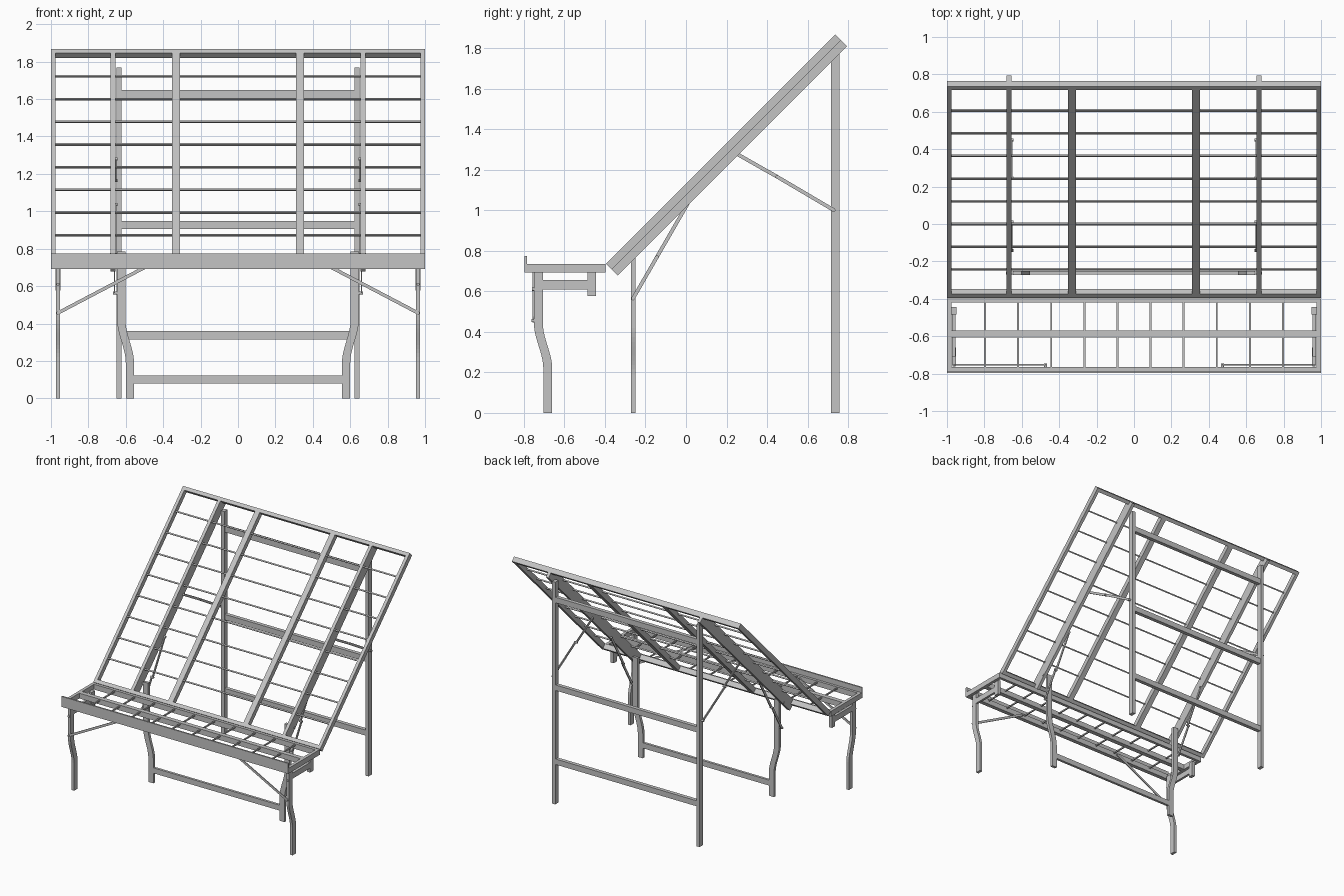
import bpy, bmesh, math
from mathutils import Matrix, Vector

if "Cube" in bpy.data.objects:
    bpy.data.objects.remove(bpy.data.objects["Cube"], do_unlink=True)

GREY = (0.55, 0.55, 0.55, 1)
mat = bpy.data.materials.new("plain grey")
mat.use_nodes = True
mat.diffuse_color = GREY
mat.node_tree.nodes["Principled BSDF"].inputs["Base Color"].default_value = GREY

# Sloping frame: local y runs up the slope, local z points out of its face
SLOPE = Matrix.Translation((0, -0.395, 0.735)) @ Matrix.Rotation(math.radians(45), 4, "X")
LENGTH = 1.6


def finish(name, bm, matrix=Matrix()):
    bmesh.ops.recalc_face_normals(bm, faces=bm.faces)
    mesh = bpy.data.meshes.new(name)
    bm.to_mesh(mesh)
    bm.free()
    mesh.materials.append(mat)
    obj = bpy.data.objects.new(name, mesh)
    obj.matrix_world = matrix
    bpy.context.scene.collection.objects.link(obj)
    return obj


def box(name, x, y, z, matrix=Matrix()):
    """Box from (low, high) ranges."""
    bm = bmesh.new()
    bmesh.ops.create_cube(bm, size=1)
    for v in bm.verts:
        v.co = [r[0] + (c + 0.5) * (r[1] - r[0]) for r, c in zip((x, y, z), v.co)]
    return finish(name, bm, matrix)


def pair(name, x, y, z, matrix=Matrix()):
    """Same box on the left (+x) and right (-x)."""
    box("left_" + name, x, y, z, matrix)
    box("right_" + name, (-x[1], -x[0]), y, z, matrix)


def strut(name, a, b, thick, width):
    """Flat bar between two points; width lies in the plane of the bar."""
    for side, s in (("left_", 1), ("right_", -1)):
        p, q = Vector((a[0] * s, *a[1:])), Vector((b[0] * s, *b[1:]))
        d = (q - p).normalized()
        flat = Vector((0, 1, 0)) if abs(d.x) > 0.5 else Vector((1, 0, 0))
        rot = Matrix((flat, d.cross(flat), d)).transposed().to_4x4()
        box(side + name, (-thick / 2, thick / 2), (-width / 2, width / 2),
            (0, (q - p).length), Matrix.Translation(p) @ rot)


def bolt(name, at, axis, length):
    for side, s in (("left_", 1), ("right_", -1)):
        bm = bmesh.new()
        bmesh.ops.create_cone(bm, cap_ends=True, segments=12, radius1=0.008,
                              radius2=0.008, depth=length)
        turn = Matrix.Rotation(math.pi / 2, 4, "Y" if axis == "x" else "X")
        finish(side + name, bm, Matrix.Translation((at[0] * s, *at[1:])) @ turn)


def curved_leg(name, top, foot, half, height, bend, along_x):
    """Leg with an S bend: centres top and foot are (x, y), half is half size."""
    lo, hi = bend
    steps = 10
    levels = [0] + [lo + (hi - lo) * i / steps for i in range(steps + 1)] + [height]
    for side, s in (("left_", 1), ("right_", -1)):
        bm = bmesh.new()
        rings = []
        for z in levels:
            t = min(max((z - lo) / (hi - lo), 0), 1)
            t = t * t * (3 - 2 * t)
            cx, cy = (f + (u - f) * t for f, u in zip(foot, top))
            rings.append([bm.verts.new((s * (cx + i * half[0]), cy + j * half[1], z))
                          for i, j in ((-1, -1), (1, -1), (1, 1), (-1, 1))])
        for a, b in zip(rings, rings[1:]):
            for k in range(4):
                bm.faces.new((a[k], a[k - 1], b[k - 1], b[k]))
        bm.faces.new(rings[0])
        bm.faces.new(rings[-1])
        finish(side + name, bm)


# Sloping panel: rim, flat slats, deep beams and thin cross wires
pair("panel_side", (0.975, 1), (0, LENGTH), (-0.04, 0), SLOPE)
box("panel_bottom_rail", (-0.975, 0.975), (0, 0.028), (-0.04, 0), SLOPE)
box("panel_top_rail", (-0.975, 0.975), (LENGTH - 0.028, LENGTH), (-0.04, 0), SLOPE)
pair("panel_slat", (0.31, 0.353), (0.028, LENGTH - 0.028), (-0.04, 0), SLOPE)
pair("beam_top", (0.656, 0.681), (0.028, LENGTH - 0.028), (-0.04, 0), SLOPE)
pair("beam", (0.656, 0.681), (0, LENGTH), (-0.081, -0.04), SLOPE)
for i in range(8):
    s = 0.205 + i * 0.1715
    box("panel_wire", (-0.975, 0.975), (s - 0.005, s + 0.005), (-0.016, -0.006), SLOPE)

# Back legs with three cross bars
pair("back_leg", (0.622, 0.65), (0.716, 0.758), (0, 1.77))
for z in (0.315, 0.905, 1.604):
    box("back_cross_bar", (-0.622, 0.622), (0.722, 0.752), (z, z + 0.044))

# Middle legs, bent inwards, with one cross bar
curved_leg("middle_leg", (0.624, -0.261), (0.578, -0.261), (0.022, 0.011),
           0.785, (0.19, 0.42), True)
box("middle_cross_bar", (-0.557, 0.557), (-0.271, -0.251), (0.08, 0.123))

# Folding braces in two halves, with pivot bolts
folds = (((0.01, 1.035), (-0.143, 0.77), (-0.262, 0.563)),
         ((0.247, 1.28), (0.45, 1.165), (0.73, 1.0)))
for upper, mid, lower in folds:
    strut("brace_upper", (0.652, *upper), (0.652, *mid), 0.007, 0.018)
    strut("brace_lower", (0.66, *mid), (0.66, *lower), 0.007, 0.018)
    for p in (upper, mid, lower):
        bolt("brace_bolt", (0.656, *p), "x", 0.026)
bolt("middle_leg_bolt", (0.65, -0.262, 0.77), "x", 0.07)

# Shelf tray: rim, front lip, centre rail and divider wires
TRAY = (0.692, 0.734)
pair("tray_end", (0.975, 1), (-0.797, -0.397), TRAY)
box("tray_front_rail", (-0.975, 0.975), (-0.785, -0.765), TRAY)
box("tray_back_rail", (-0.975, 0.975), (-0.42, -0.397), TRAY)
box("tray_centre_rail", (-0.975, 0.975), (-0.606, -0.57), TRAY)
box("tray_front_lip", (-1, 1), (-0.797, -0.785), (TRAY[0], 0.775))
for i in range(10):
    x = (i - 4.5) * 0.177
    box("tray_wire", (x - 0.005, x + 0.005), (-0.77, -0.41), (0.718, 0.728))

# Front legs, bent backwards, with end rails and short posts
curved_leg("front_leg", (0.963, -0.728), (0.963, -0.682), (0.011, 0.022),
           0.7, (0.22, 0.44), False)
pair("end_rail", (0.955, 0.973), (-0.707, -0.445), (0.61, 0.655))
pair("end_post", (0.95, 0.976), (-0.485, -0.445), (0.577, 0.7))

# Front diagonal braces
strut("front_brace", (0.965, -0.753, 0.455), (0.47, -0.753, 0.715), 0.007, 0.018)
bolt("front_brace_low_bolt", (0.963, -0.752, 0.456), "y", 0.02)
bolt("front_brace_high_bolt", (0.472, -0.757, 0.714), "y", 0.02)
bolt("front_leg_bolt", (0.963, -0.752, 0.61), "y", 0.014)
